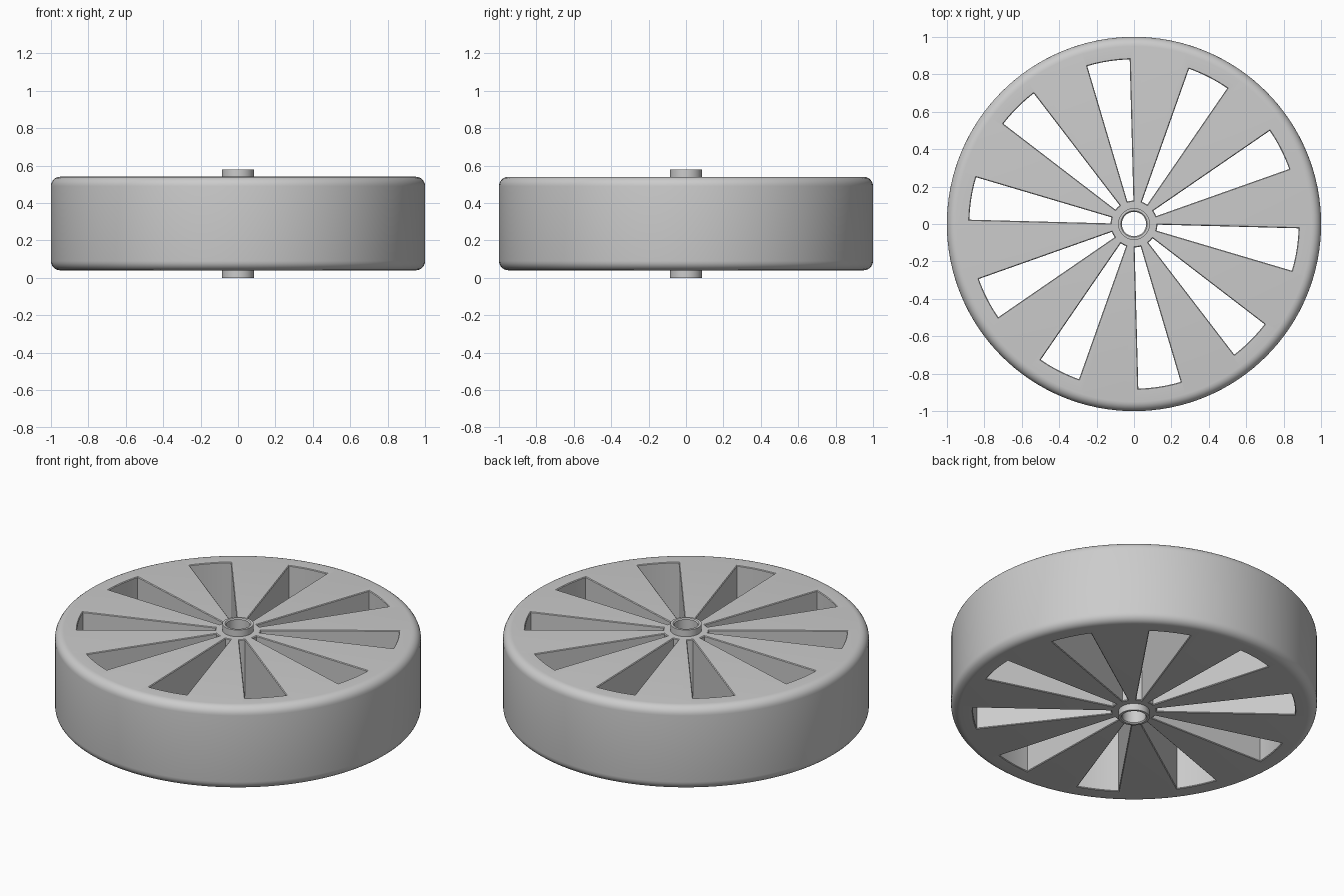
import bpy, bmesh
from math import sin, cos, pi, radians

cube = bpy.data.objects.get("Cube")
if cube:
    bpy.data.objects.remove(cube)

GREY = (0.6, 0.6, 0.6, 1)
grey = bpy.data.materials.new("plain grey")
grey.use_nodes = True
grey.diffuse_color = GREY
grey.node_tree.nodes["Principled BSDF"].inputs["Base Color"].default_value = GREY

BOTTOM, TOP, FILLET = 0.04, 0.54, 0.05
BORE = 0.065


def make_object(name, bm):
    bmesh.ops.recalc_face_normals(bm, faces=bm.faces)
    mesh = bpy.data.meshes.new(name)
    bm.to_mesh(mesh)
    bm.free()
    obj = bpy.data.objects.new(name, mesh)
    bpy.context.collection.objects.link(obj)
    mesh.materials.append(grey)
    return obj


def bridge(bm, a, b):
    for i in range(len(a)):
        j = (i + 1) % len(a)
        bm.faces.new((a[i], a[j], b[j], b[i]))


def lathe(name, profile, sides):
    """Revolve a closed (radius, height) profile around z."""
    bm = bmesh.new()
    rings = [[bm.verts.new((r * cos(2 * pi * k / sides), r * sin(2 * pi * k / sides), z))
              for r, z in profile] for k in range(sides)]
    for k in range(sides):
        bridge(bm, rings[k], rings[(k + 1) % sides])
    return make_object(name, bm)


def smooth(obj):
    bpy.ops.object.select_all(action="DESELECT")
    obj.select_set(True)
    bpy.context.view_layer.objects.active = obj
    bpy.ops.object.shade_smooth_by_angle(angle=radians(30))


# Wheel body with rounded outer shoulders
steps = [radians(90 * i / 6) for i in range(7)]
lower = [(1 - FILLET + FILLET * sin(a), BOTTOM + FILLET - FILLET * cos(a)) for a in steps]
upper = [(r, BOTTOM + TOP - z) for r, z in reversed(lower)]
wheel = lathe("wheel", [(BORE + 0.01, BOTTOM)] + lower + upper + [(BORE + 0.01, TOP)], 128)

# Ten wedge openings, flared at both faces to soften their edges
INNER, OUTER, HALF, COUNT, ARC = 0.125, 0.88, radians(7.5), 10, 8
levels = [(BOTTOM - 0.01, 0.014), (BOTTOM + 0.004, 0), (TOP - 0.004, 0), (TOP + 0.01, 0.014)]
bm = bmesh.new()
for n in range(COUNT):
    centre = radians(-9) + n * 2 * pi / COUNT
    loops = []
    for z, grow in levels:
        ring = []
        for r, way in ((INNER - grow, -1), (OUTER + grow, 1)):
            spread = HALF + grow / r
            for i in range(ARC + 1):
                a = centre + way * spread * (2 * i / ARC - 1)
                ring.append(bm.verts.new((r * cos(a), r * sin(a), z)))
        loops.append(ring)
    for a, b in zip(loops, loops[1:]):
        bridge(bm, a, b)
    bm.faces.new(loops[0])
    bm.faces.new(loops[-1])
cutter = make_object("opening_cutter", bm)
cutter.hide_render = True

cut = wheel.modifiers.new("openings", "BOOLEAN")
cut.operation = "DIFFERENCE"
cut.solver = "EXACT"
cut.object = cutter
bpy.context.view_layer.objects.active = wheel
bpy.ops.object.modifier_apply(modifier=cut.name)
bpy.data.objects.remove(cutter)
smooth(wheel)

# Hollow axle tube standing proud of both faces
HEIGHT, TUBE, EDGE = 0.58, 0.085, 0.006
hub = lathe("hub_tube", [
    (BORE + EDGE, 0), (TUBE, 0), (TUBE, HEIGHT), (BORE + EDGE, HEIGHT),
    (BORE, HEIGHT - EDGE), (BORE, EDGE)], 48)
smooth(hub)
